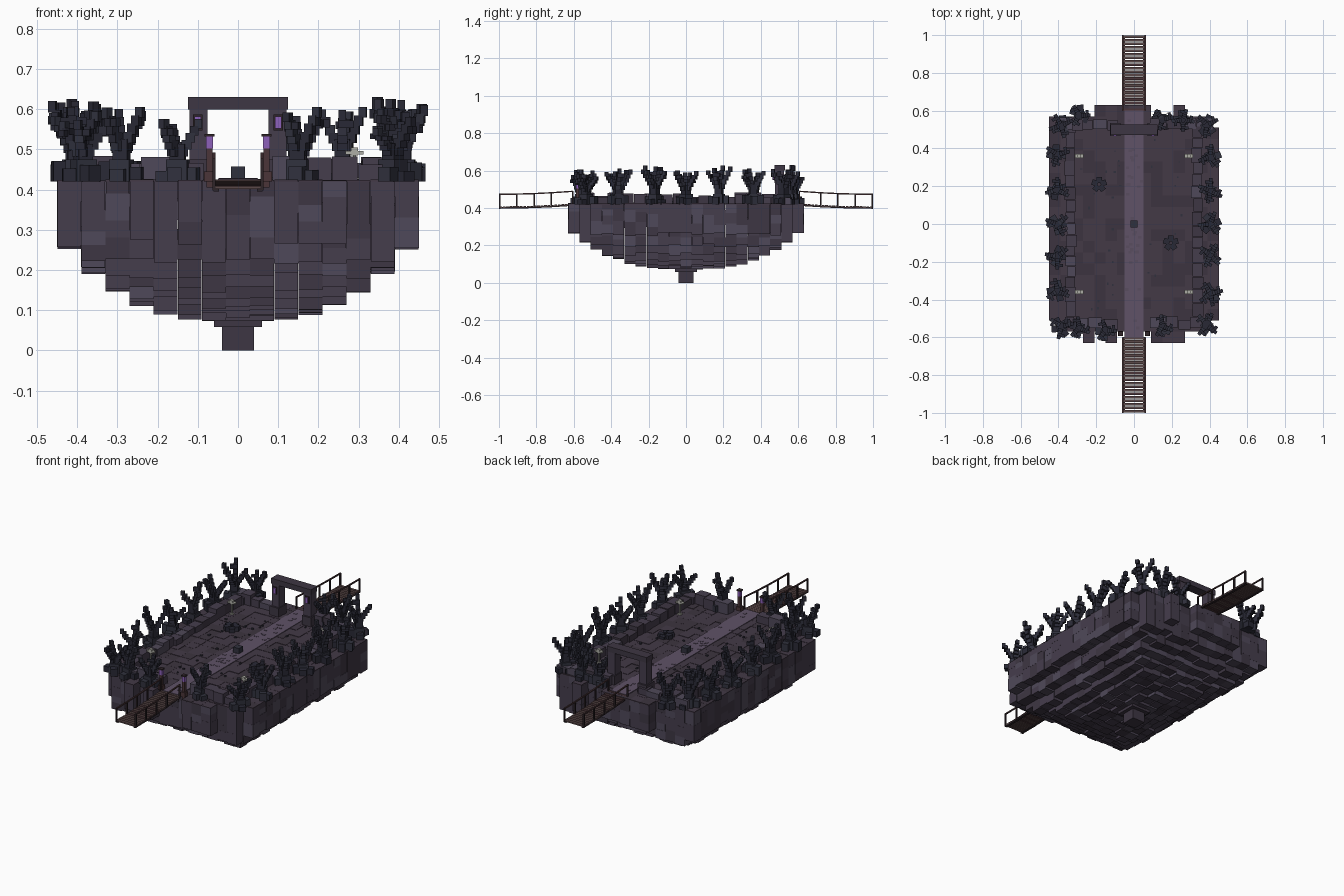
import bpy, bmesh, math, random
from mathutils import Matrix, Vector

if "Cube" in bpy.data.objects:
    bpy.data.objects.remove(bpy.data.objects["Cube"])

random.seed(7)
R = random.uniform
COL = {
    "stone_a": (.060, .047, .073), "stone_b": (.048, .037, .056), "stone_c": (.078, .066, .100),
    "soil_a": (.056, .041, .062), "soil_b": (.046, .034, .050), "path": (.115, .085, .135),
    "path_b": (.100, .074, .118), "bark": (.022, .022, .036), "bark_b": (.030, .031, .048),
    "wood": (.070, .036, .040), "plank": (.105, .065, .065), "rail": (.028, .018, .022),
    "glow": (.27, .12, .50), "bone": (.42, .42, .38)}
MATS = {}
for n, c in COL.items():
    MATS[n] = bpy.data.materials.new(n)
    MATS[n].diffuse_color = (*c, 1)
NAMES = list(COL)
STONES = ["stone_a", "stone_a", "stone_b", "stone_c"]
parts = {}


def box(part, lo, hi, mat, frame=Matrix()):
    """Axis-aligned box from corner lo to corner hi, placed by frame."""
    bm = parts.setdefault(part, bmesh.new())
    lo, hi = Vector(lo), Vector(hi)
    m = frame @ Matrix.Translation((lo + hi) / 2) @ Matrix.Diagonal((*(hi - lo), 1))
    for v in bmesh.ops.create_cube(bm, size=1, matrix=m)["verts"]:
        for f in v.link_faces:
            f.material_index = NAMES.index(mat)


def block(part, x, y, z0, z1, w, d, mat, frame=Matrix()):
    """Box centred on x, y and standing from z0 to z1."""
    box(part, (x - w / 2, y - d / 2, z0), (x + w / 2, y + d / 2, z1), mat, frame)


def place(x, y, z, a):
    return Matrix.Translation((x, y, z)) @ Matrix.Rotation(a, 4, "Z")


# floating rock: grid of stacked blocks, deepest in the middle
TOP = .42
FRONT_ROW, BACK_ROW = {-4, -2, 2, 3, 4}, {-3, -2, -1, 0, 1, 4}
for i in range(-7, 8):
    for j in range(-10, 11):
        if (j == -10 and i not in FRONT_ROW) or (j == 10 and i not in BACK_ROW):
            continue
        if abs(j) == 9 and (i == 7 or (i == -7 and j < 0)):
            continue
        x, y = i * .06, j * .06
        d = max(abs(x) / .45, abs(y) / .63)
        z = .075 + .22 * d ** 2.6 + R(-.008, .010)
        edge = abs(i) > 5 or abs(j) > 8
        while z < TOP - .001:
            h = R(.03, .08) if edge else R(.06, .14)
            z1 = TOP if z + h > TOP - .025 else z + h
            w = .0595 if not edge else R(.058, .0605)
            block("island_rock", x, y, z, z1, w, w, random.choice(STONES))
            z = z1
        # ground tile
        block("ground", x, y, TOP, TOP + R(.003, .006), .0595, .0595,
              random.choice(["soil_a", "soil_b", "soil_a"]))
block("island_tip", 0, 0, .058, .09, .12, .12, "stone_b")
block("island_tip", 0, 0, 0, .06, .08, .08, "stone_b")

# central path with scattered slabs
block("path", 0, 0, TOP, .428, .10, 1.2, "path")
for k in range(40):
    block("path_slabs", R(-.04, .04), R(-.58, .58), .427, .4295, .018, .014, "path_b")
for k in range(30):
    block("pebbles", random.choice([-1, 1]) * R(.07, .28), R(-.46, .46), TOP, .43,
          R(.006, .014), R(.006, .014), "bark_b")

# low wall around the yard, open at both gates
for s in (-1, 1):
    y = -.49
    while y < .49:
        l = R(.05, .08)
        block("side_wall", s * .335 + R(-.006, .006), y + l / 2, TOP, R(.455, .485),
              R(.045, .06), l - .002, random.choice(STONES))
        y += l
    for e in (-1, 1):
        x = .085
        while x < .35:
            l = R(.05, .09)
            block("end_wall", s * (x + l / 2), e * .525 + R(-.008, .008), TOP,
                  R(.455, .487), l - .002, R(.05, .065), random.choice(STONES))
            x += l


# dead trees with block roots and stepped branches
def tree(x, y, top, arms, a, width=1.0):
    f = place(x, y, TOP, a)
    block("tree_roots", 0, 0, 0, .055, .052, .052, "bark_b", f)
    for k in range(4):
        g = f @ Matrix.Rotation(k * math.pi / 2 + R(-.3, .3), 4, "Z")
        block("tree_roots", .036, R(-.012, .012), 0, R(.025, .052), R(.03, .042), .036,
              random.choice(["bark", "bark_b"]), g)
    h = top - TOP
    fork = h * .42
    block("tree_trunk", 0, 0, .05, fork + .03, .038, .038, "bark", f)
    for k in range(arms):
        g = f @ Matrix.Rotation(k * 2 * math.pi / arms + R(-.25, .25), 4, "Z")
        n = 5
        end = h * (1 if k == 0 else R(.8, 1))
        step = (end - fork) / n
        for q in range(n):
            w = .027 - .002 * q
            r = .012 + .0115 * q * width
            block("tree_branches", r, 0, fork + q * step, fork + (q + 1) * step + .006,
                  w, w, random.choice(["bark", "bark", "bark_b"]), g)
            if q == 3:
                block("tree_branches", r, .018, fork + q * step, fork + (q + 1) * step,
                      .016, .022, "bark", g)


for k, y in enumerate((-.54, -.36, -.175, 0, .175, .36, .53)):
    top = (.575, .605, .62, .595, .62, .605, .625)[k]
    for s in (-1, 1):
        tree(s * (.405 if k not in (0, 6) else .385), y + R(-.01, .01), top - (s < 0) * .005,
             random.choice([3, 4]), R(0, 6.3))
for x, y, top, arms in ((-.29, -.55, .60, 3), (-.15, -.565, .57, 3), (.15, -.54, .60, 3),
                        (-.29, .575, .59, 3), (.15, .555, .57, 3), (.26, .55, .60, 4)):
    tree(x, y, top, arms, R(-.3, .3), .85)

# low dark shrubs inside the yard
for x, y in ((-.185, .21), (.195, -.10)):
    for k in range(5):
        f = place(x, y, TOP, k * 1.26 + .3)
        block("shrub", .024, 0, 0, R(.018, .032), .032, .03, "bark", f)
    block("shrub", 0, 0, TOP, .458, .036, .036, "bark_b")

# four pale lantern posts in the yard
for x in (-.29, .29):
    for y in (-.36, .36):
        block("lantern_post", x, y, TOP, .485, .008, .008, "bone")
        block("lantern_post", x, y, TOP, .43, .02, .02, "bone")
        block("lantern_head", x, y, .485, .505, .018, .018, "bone")
        for e in (-1, 1):
            block("lantern_arm", x + e * .015, y, .488, .496, .014, .02, "bone")

# stone arch at the back
for s in (-1, 1):
    block("arch_pillar", s * .0985, .50, TOP, .602, .045, .05, "stone_a")
    block("arch_foot", s * .10, .50, TOP, .475, .056, .07, "stone_b")
    block("arch_lamp", s * .10, .471, .552, .582, .016, .012, "glow")
    block("arch_lamp_frame", s * .10, .475, .547, .587, .024, .010, "rail")
    # front gate posts with lamps
    block("gate_post", s * .071, -.58, .405, .503, .016, .016, "wood")
    block("gate_post", s * .071, -.58, TOP, .445, .026, .026, "wood")
    block("gate_lamp", s * .071, -.58, .503, .532, .018, .018, "glow")
    block("gate_lamp_cap", s * .071, -.58, .532, .539, .024, .024, "rail")
block("arch_lintel", 0, .50, .60, .63, .248, .056, "stone_b")


# plank bridges, dipping gently towards their outer ends
def deck_z(y):
    t = (abs(y) - .6) / .4
    return .424 - .016 * (1 - (1 - t) ** 2)


for e in (-1, 1):
    n = 22
    for k in range(n):
        y = .595 + (k + .5) * .405 / n
        z = deck_z(y)
        block("bridge_plank", 0, e * y, z - .007, z + .001, .122 + R(-.003, .003), .0145,
              random.choice(["plank", "wood", "plank"]))
    ys = (.605, .72, .812, .905, .996)
    for s in (-1, 1):
        for y in ys:
            z = deck_z(y)
            block("bridge_post", s * .060, e * y, z - .01, z + .068, .008, .008, "rail")
        for a, b in zip(ys, ys[1:]):
            za, zb = deck_z(a), deck_z(b)
            tilt = math.atan2(zb - za, b - a) * e
            f = (Matrix.Translation((s * .060, e * (a + b) / 2, (za + zb) / 2))
                 @ Matrix.Rotation(tilt, 4, "X"))
            l = b - a + .006
            block("bridge_rail", 0, 0, .062, .069, .007, l, "wood", f)
            block("bridge_beam", -s * .006, 0, -.012, -.004, .014, l, "rail", f)

# turn every collected part into an object
for name, bm in parts.items():
    me = bpy.data.meshes.new(name)
    for n in NAMES:
        me.materials.append(MATS[n])
    bm.to_mesh(me)
    bm.free()
    bpy.context.collection.objects.link(bpy.data.objects.new(name, me))

for m in bpy.data.materials:
    if m.users and not m.is_grease_pencil:
        m.use_nodes = True
        m.node_tree.nodes["Principled BSDF"].inputs["Base Color"].default_value = m.diffuse_color
